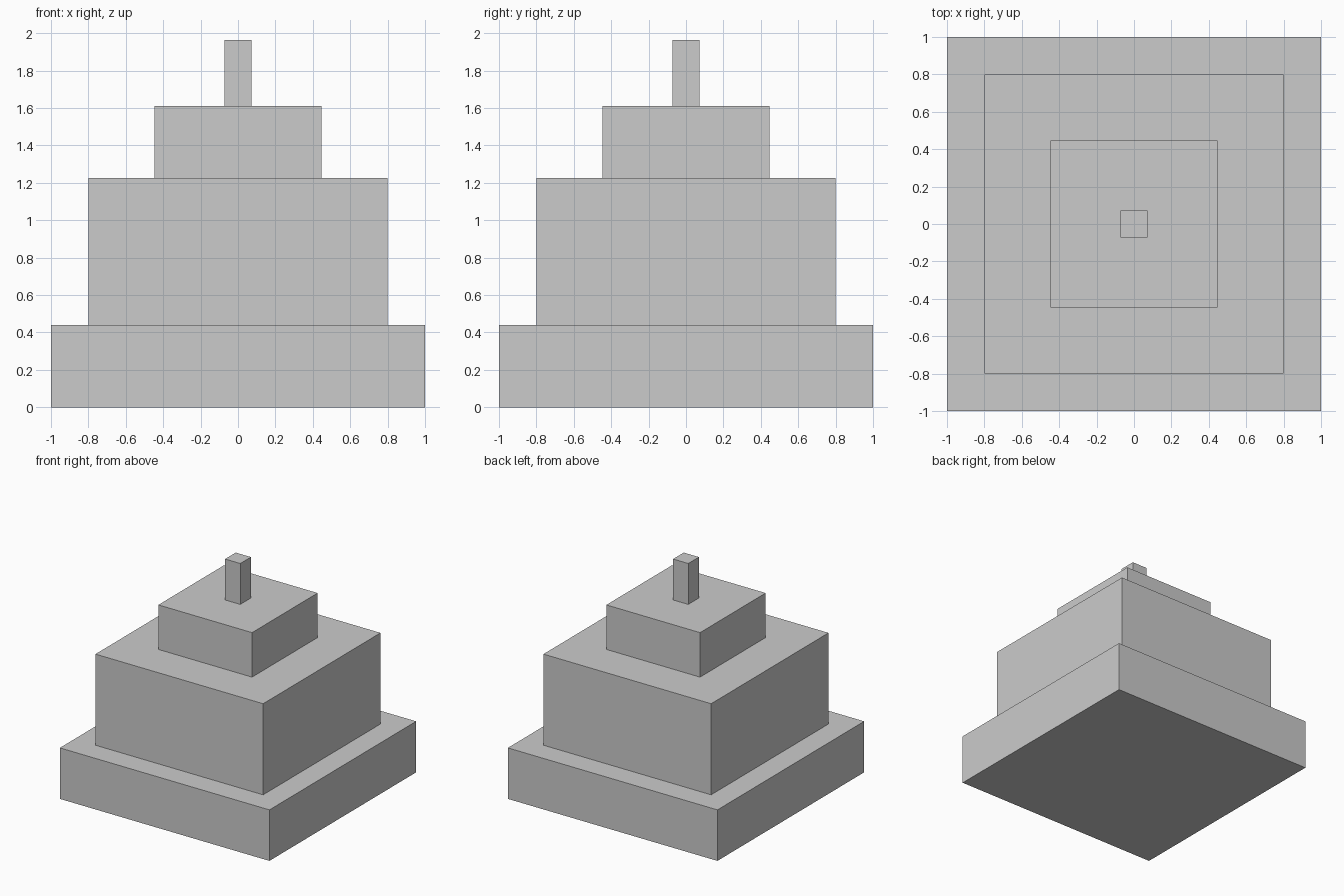
import bpy

if "Cube" in bpy.data.objects:
    bpy.data.objects.remove(bpy.data.objects["Cube"])


def add_tier(name, width, bottom, top):
    bpy.ops.mesh.primitive_cube_add(size=1, location=(0, 0, (bottom + top) / 2))
    tier = bpy.context.object
    tier.name = name
    tier.scale = (width, width, top - bottom)
    bpy.ops.object.transform_apply(location=False, rotation=False, scale=True)


# Square tiers stacked from the ground up: name, width, top height
tiers = [
    ("base_tier", 2.0, 0.44),
    ("middle_tier", 1.6, 1.226),
    ("upper_tier", 0.894, 1.61),
    ("top_post", 0.145, 1.963),
]
bottom = 0.0
for name, width, top in tiers:
    add_tier(name, width, bottom, top)
    bottom = top
